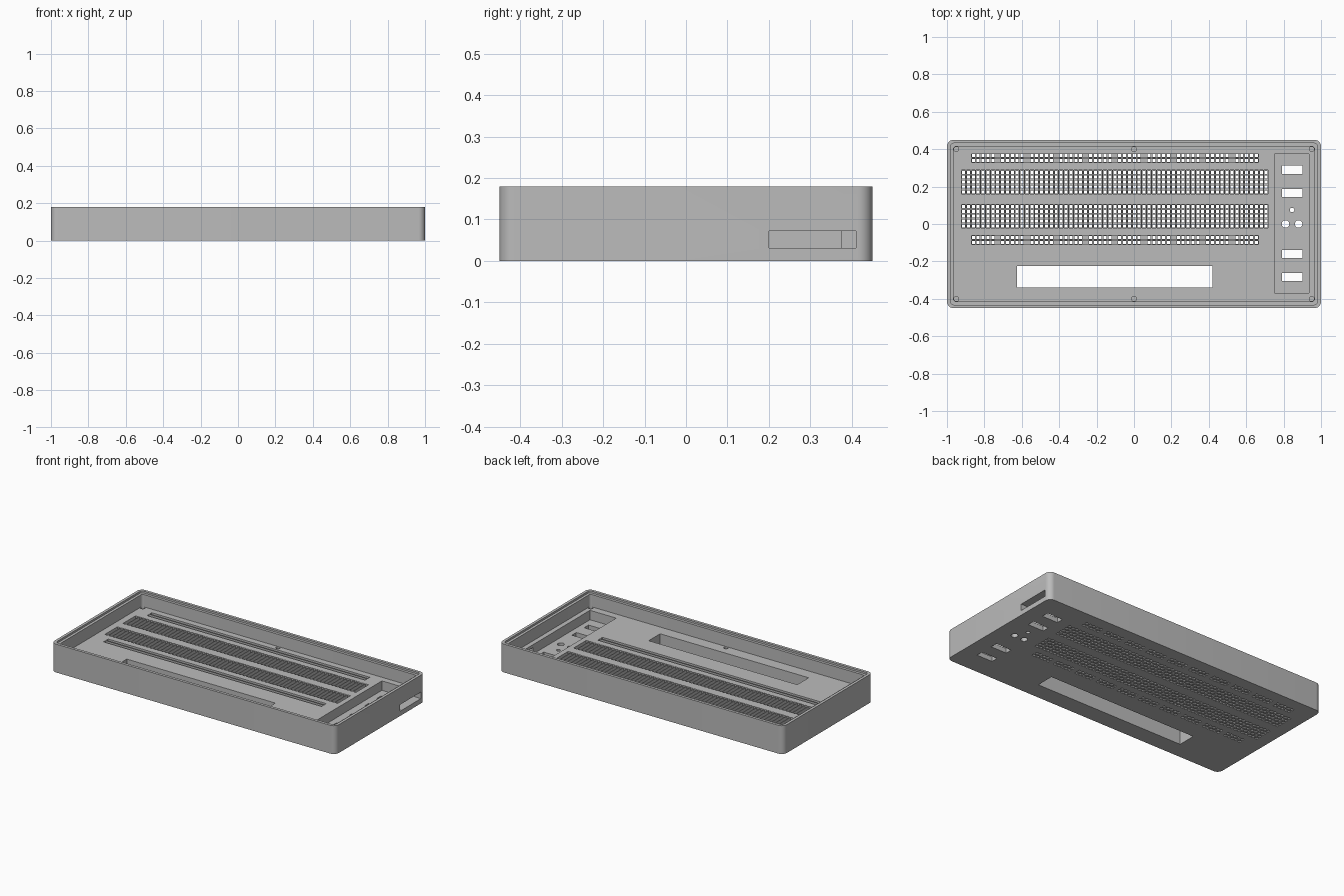
import bpy
import bmesh
from math import cos, sin, pi

cube = bpy.data.objects.get("Cube")
if cube:
    bpy.data.objects.remove(cube, do_unlink=True)

COLOUR = (0.5, 0.5, 0.5, 1)
grey = bpy.data.materials.new("plain grey plastic")
grey.use_nodes = True
grey.diffuse_color = COLOUR
for node in grey.node_tree.nodes:
    if node.type == 'BSDF_PRINCIPLED':
        node.inputs["Base Color"].default_value = COLOUR


def rect(x0, x1, y0, y1):
    return [(x0, y0), (x1, y0), (x1, y1), (x0, y1)]


def circle(x, y, r, n=24):
    return [(x + r * cos(2 * pi * i / n), y + r * sin(2 * pi * i / n)) for i in range(n)]


def rounded(hx, hy, r, n=8):
    """Centred rounded rectangle outline."""
    points = []
    for q, (sx, sy) in enumerate([(1, 1), (-1, 1), (-1, -1), (1, -1)]):
        for i in range(n + 1):
            a = (q + i / n) * pi / 2
            points.append((sx * (hx - r) + r * cos(a), sy * (hy - r) + r * sin(a)))
    return points


def prisms(name, outlines, z0, z1):
    """One object holding an upright prism for each outline."""
    bm = bmesh.new()
    for outline in outlines:
        low = [bm.verts.new((x, y, z0)) for x, y in outline]
        high = [bm.verts.new((x, y, z1)) for x, y in outline]
        bm.faces.new(low[::-1])
        bm.faces.new(high)
        for i in range(len(low)):
            j = (i + 1) % len(low)
            bm.faces.new((low[i], low[j], high[j], high[i]))
    mesh = bpy.data.meshes.new(name)
    bm.to_mesh(mesh)
    bm.free()
    mesh.materials.append(grey)
    obj = bpy.data.objects.new(name, mesh)
    bpy.context.collection.objects.link(obj)
    return obj


def cut(body, outlines, z0, z1):
    cutter = prisms("cutter", outlines, z0, z1)
    cutter.hide_render = True
    mod = body.modifiers.new("cut", 'BOOLEAN')
    mod.operation = 'DIFFERENCE'
    mod.solver = 'MANIFOLD'
    mod.object = cutter
    bpy.context.view_layer.objects.active = body
    bpy.ops.object.modifier_apply(modifier=mod.name)
    bpy.data.objects.remove(cutter, do_unlink=True)


HEIGHT, FLOOR, SKIN = 0.18, 0.09, 0.03
OVER, UNDER = 0.3, -0.1

# Case with open top and a stepped rim
case = prisms("case", [rounded(1, 0.45, 0.035)], 0, HEIGHT)
cut(case, [rounded(0.965, 0.415, 0.015)], FLOOR, OVER)
cut(case, [rounded(0.982, 0.432, 0.02)], HEIGHT - 0.012, OVER)

# Layout of the contact grid
PITCH, COLUMNS = 0.0261, 63
MID_X, MID_Y = -0.1025, 0.133
column_x = [MID_X + (i - (COLUMNS - 1) / 2) * PITCH for i in range(COLUMNS)]
bank_y = [MID_Y + s * 3.5 * PITCH for s in (-1, 1)]
rail_y = [MID_Y + s * 0.219 + t * PITCH / 2 for s in (-1, 1) for t in (-1, 1)]
W = 0.0105
H = 0.008

# Contact slots and rail channels, open to the inside, plus the control bay
bank = 2.5 * PITCH - 0.002
pockets = [rect(x - W, x + W, y - bank, y + bank) for x in column_x for y in bank_y]
pockets += [rect(column_x[2] - W, column_x[-3] + W, y - W, y + W) for y in rail_y]
pockets.append(rect(0.75, 0.935, -0.37, 0.375))
cut(case, pockets, SKIN, FLOOR + 0.03)

# Pin holes through the bottom skin; the rails are grouped in fives
pins = [(x, y + k * PITCH) for x in column_x for y in bank_y for k in range(-2, 3)]
pins += [(x, y) for i, x in enumerate(column_x[2:-2]) if i % 6 != 5 for y in rail_y]
cut(case, [rect(x - H, x + H, y - H, y + H) for x, y in pins], UNDER, SKIN + 0.02)

# Display window, switch slots and round holes
openings = [rect(-0.625, 0.42, -0.34, -0.225)]
openings += [rect(0.79, 0.9, y - 0.022, y + 0.022) for y in (0.29, 0.166, -0.16, -0.284)]
openings += [circle(0.845, 0.075, 0.012), circle(0.81, 0, 0.02), circle(0.88, 0, 0.02)]
cut(case, openings, UNDER, FLOOR + 0.03)

# Blind screw holes
cut(case, [circle(x, y, 0.013) for x in (-0.95, 0, 0.95) for y in (-0.4, 0.4)], 0.03, FLOOR + 0.03)

# Port in the right-hand wall
cut(case, [rect(0.92, 1.05, 0.2, 0.41)], SKIN + 0.0005, 0.072)

bpy.ops.object.select_all(action='DESELECT')
case.select_set(True)
bpy.context.view_layer.objects.active = case
bpy.ops.object.shade_smooth_by_angle(angle=pi / 6)
